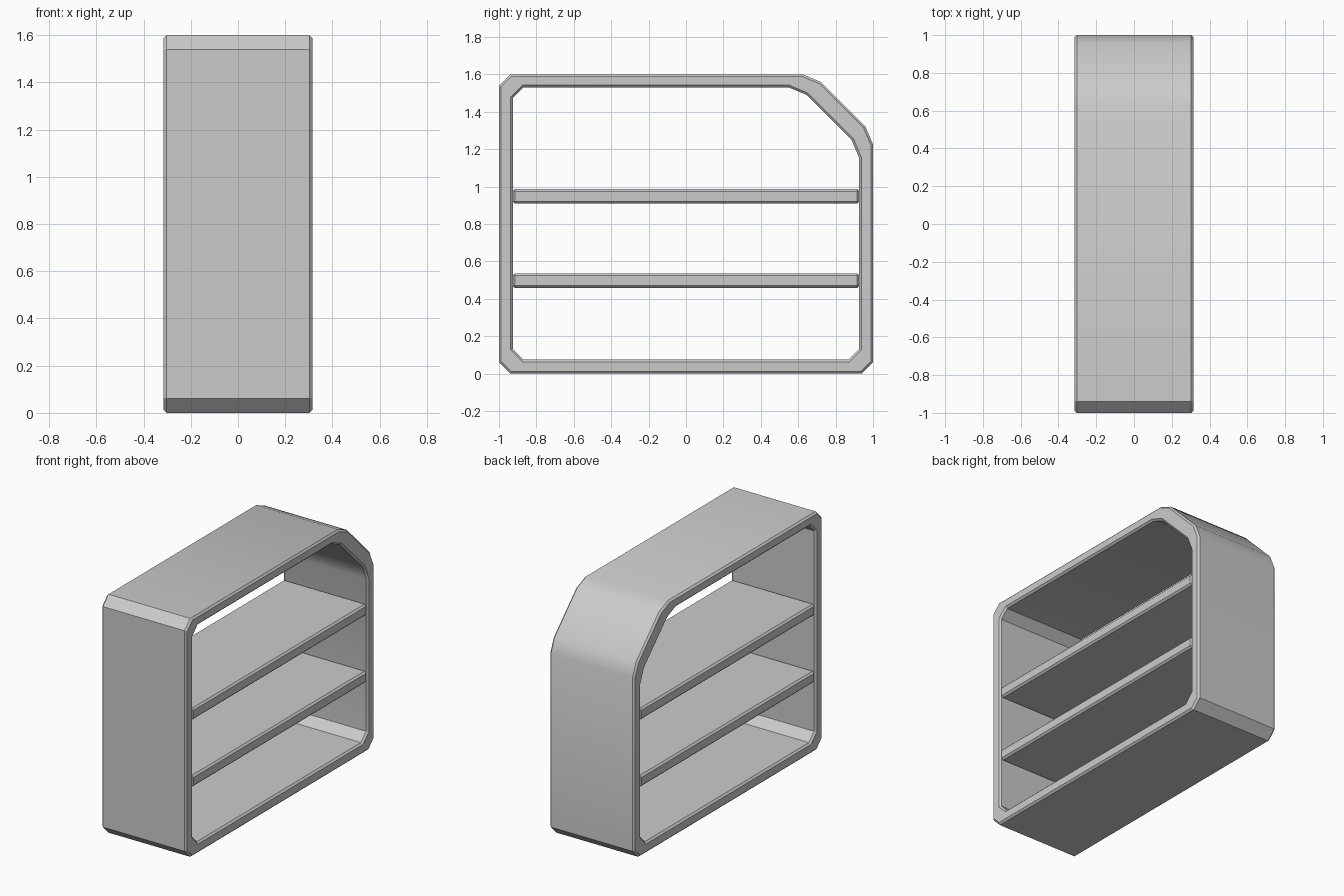
import bpy, bmesh, math
from mathutils import Vector

cube = bpy.data.objects.get("Cube")
if cube:
    bpy.data.objects.remove(cube, do_unlink=True)

HALF_W = 0.315      # half depth of the unit along x
EDGE = 0.012        # small chamfer on all square edges

grey = bpy.data.materials.new("light_grey")
grey.use_nodes = True
COLOUR = (0.6, 0.6, 0.6, 1)
grey.diffuse_color = COLOUR
grey.node_tree.nodes["Principled BSDF"].inputs["Base Color"].default_value = COLOUR


def finish(bm, name):
    """Chamfer the square edges, then smooth only the gentle ones."""
    bmesh.ops.recalc_face_normals(bm, faces=bm.faces)
    square = [e for e in bm.edges if e.calc_face_angle(0) > math.radians(60)]
    bmesh.ops.bevel(bm, geom=square, offset=EDGE, offset_type='OFFSET',
                    segments=1, affect='EDGES', clamp_overlap=True)
    bmesh.ops.recalc_face_normals(bm, faces=bm.faces)
    mesh = bpy.data.meshes.new(name)
    bm.to_mesh(mesh)
    bm.free()
    mesh.materials.append(grey)
    obj = bpy.data.objects.new(name, mesh)
    bpy.context.collection.objects.link(obj)
    bpy.ops.object.select_all(action='DESELECT')
    obj.select_set(True)
    bpy.context.view_layer.objects.active = obj
    bpy.ops.object.shade_smooth_by_angle(angle=math.radians(30))
    return obj


def outline(side, bottom, top, cut):
    """Rectangle with three chamfered corners and a large rounded back corner."""
    return [(-side, bottom + cut), (-side + cut, bottom),
            (side - cut, bottom), (side, bottom + cut),
            (side, top - 0.375), (side - 0.04, top - 0.28),
            (side - 0.28, top - 0.04), (side - 0.375, top),
            (-side + cut, top), (-side, top - cut)]


# Frame: ring between two outlines, extruded across the width
bm = bmesh.new()
outer, inner = ([bm.verts.new((-HALF_W, y, z)) for y, z in pts]
                for pts in (outline(1, 0, 1.6, 0.06),
                            outline(0.925, 0.075, 1.53, 0.055)))
n = len(outer)
ring = [bm.faces.new((outer[i], outer[(i + 1) % n], inner[(i + 1) % n], inner[i]))
        for i in range(n)]
new = bmesh.ops.extrude_face_region(bm, geom=ring, use_keep_orig=True)["geom"]
bmesh.ops.translate(bm, vec=Vector((2 * HALF_W, 0, 0)),
                    verts=[g for g in new if isinstance(g, bmesh.types.BMVert)])
finish(bm, "frame")

# Shelves
for name, height in (("lower_shelf", 0.4975), ("upper_shelf", 0.9475)):
    bm = bmesh.new()
    bmesh.ops.create_cube(bm, size=1)
    bmesh.ops.scale(bm, vec=(2 * HALF_W - 0.01, 1.855, 0.077), verts=bm.verts)
    bmesh.ops.translate(bm, vec=(0, 0, height), verts=bm.verts)
    finish(bm, name)
